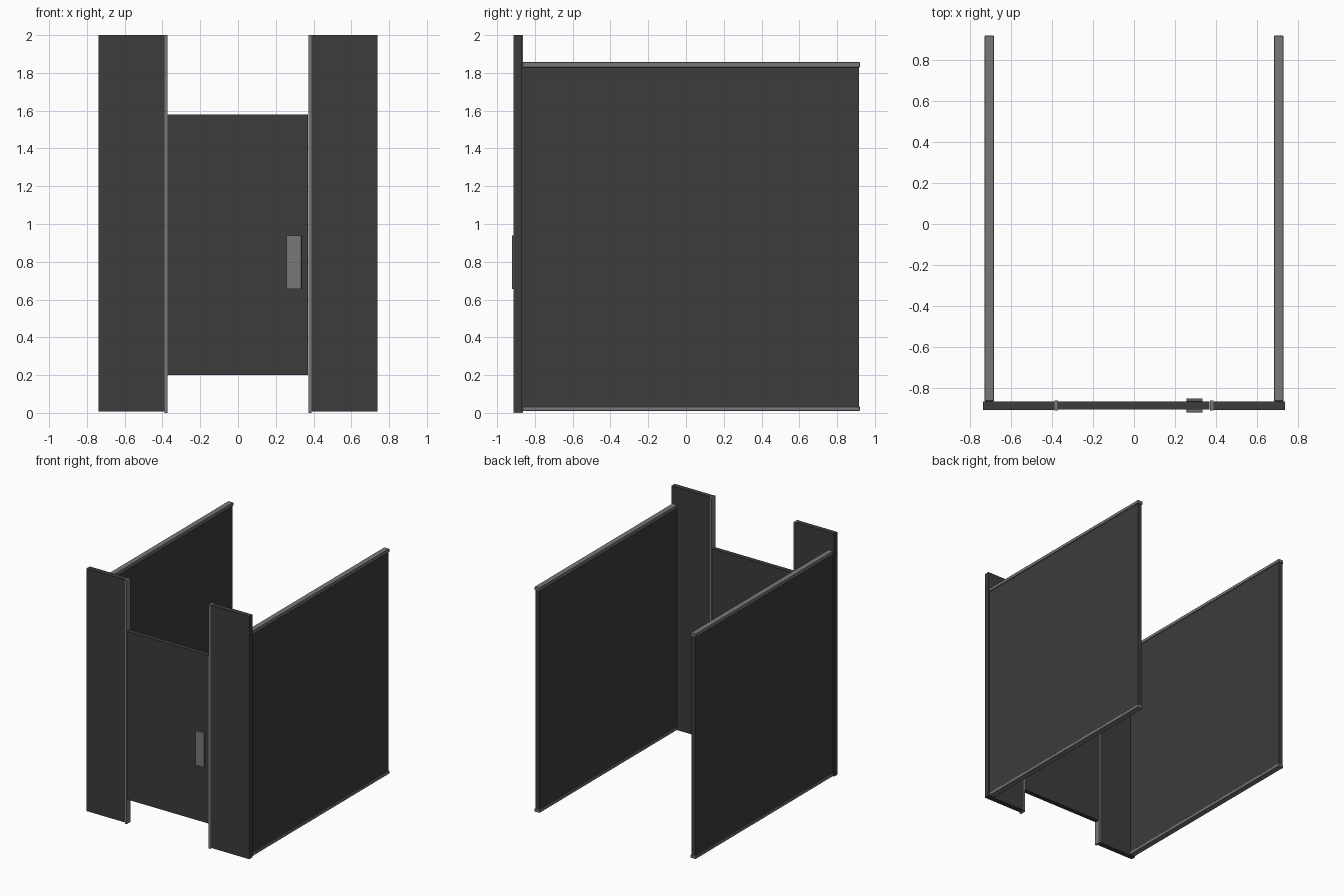
import bpy
import bmesh

if "Cube" in bpy.data.objects:
    bpy.data.objects.remove(bpy.data.objects["Cube"])


def material(name, value):
    mat = bpy.data.materials.new(name)
    mat.diffuse_color = (value, value, value, 1.0)
    mat.use_nodes = True
    mat.node_tree.nodes["Principled BSDF"].inputs["Base Color"].default_value = mat.diffuse_color
    return mat


DARK = material("dark_laminate", 0.045)
METAL = material("grey_metal", 0.19)


def box(name, x, y, z, mat, bevel=0.0):
    """Box from (min, max) ranges on each axis."""
    bm = bmesh.new()
    bmesh.ops.create_cube(bm, size=1.0)
    for v in bm.verts:
        v.co = [(r[0] + r[1]) / 2 + c * (r[1] - r[0]) for c, r in zip(v.co, (x, y, z))]
    mesh = bpy.data.meshes.new(name)
    bm.to_mesh(mesh)
    bm.free()
    mesh.materials.append(mat)
    obj = bpy.data.objects.new(name, mesh)
    bpy.context.collection.objects.link(obj)
    if bevel:
        mod = obj.modifiers.new("edge_bevel", 'BEVEL')
        mod.width = bevel
        mod.segments = 1
    return obj


def mirrored_x(x, side):
    return tuple(sorted((x[0] * side, x[1] * side)))


# Left and right halves of the cubicle
for label, side in (("left", -1), ("right", 1)):
    # Front pilaster and the metal strip on its door edge
    box(f"{label}_pilaster", mirrored_x((0.388, 0.739), side),
        (-0.909, -0.867), (0.008, 2.0), DARK)
    box(f"{label}_door_jamb", mirrored_x((0.372, 0.388), side),
        (-0.913, -0.863), (0.0, 2.0), METAL)
    # Side partition held between two rails
    box(f"{label}_partition", mirrored_x((0.691, 0.726), side),
        (-0.867, 0.915), (0.034, 1.83), DARK)
    for rail, z in (("top", (1.829, 1.857)), ("bottom", (0.01, 0.035))):
        box(f"{label}_{rail}_rail", mirrored_x((0.685, 0.732), side),
            (-0.867, 0.921), z, METAL, bevel=0.003)

# Door with lock plates on both faces
box("door", (-0.372, 0.370), (-0.906, -0.868), (0.2, 1.58), DARK)
box("front_lock_plate", (0.256, 0.336), (-0.921, -0.906), (0.655, 0.94), METAL, bevel=0.002)
box("back_lock_plate", (0.256, 0.336), (-0.868, -0.853), (0.655, 0.94), METAL, bevel=0.002)
